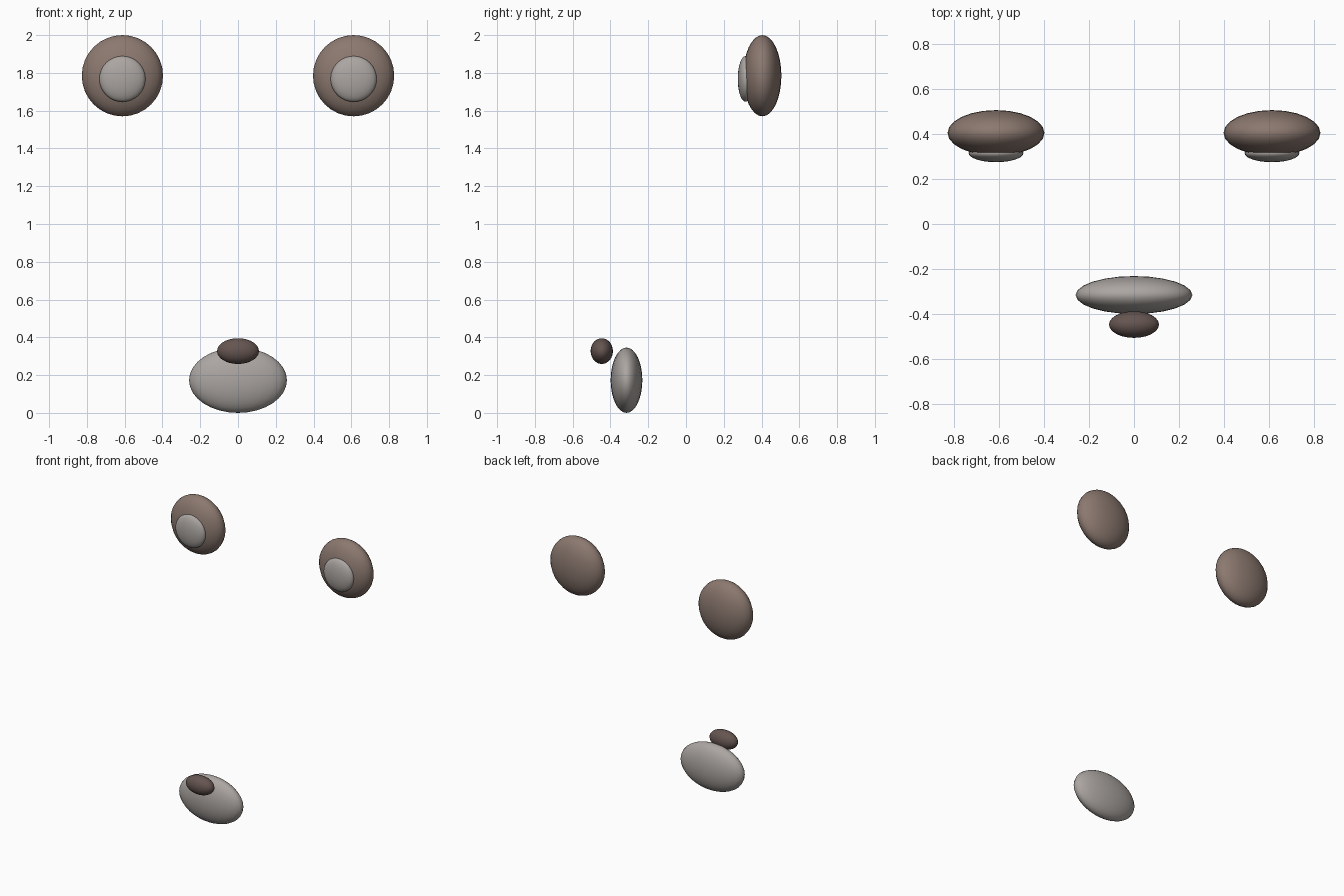
import bpy

if "Cube" in bpy.data.objects:
    bpy.data.objects.remove(bpy.data.objects["Cube"])


def material(name, rgb):
    mat = bpy.data.materials.new(name)
    mat.diffuse_color = (*rgb, 1.0)
    mat.use_nodes = True
    mat.node_tree.nodes["Principled BSDF"].inputs["Base Color"].default_value = mat.diffuse_color
    return mat


BROWN = material("brown_fur", (0.26, 0.19, 0.16))
PALE = material("pale_fur", (0.41, 0.38, 0.36))
DARK = material("dark_nose", (0.13, 0.09, 0.08))


def ellipsoid(name, centre, radii, mat):
    bpy.ops.mesh.primitive_uv_sphere_add(segments=24, ring_count=16, radius=1, location=centre)
    obj = bpy.context.object
    obj.name = name
    obj.scale = radii
    bpy.ops.object.transform_apply(location=False, rotation=False, scale=True)
    bpy.ops.object.shade_smooth()
    obj.data.materials.append(mat)
    return obj


# Ears: flattened discs with a paler inner pad on the front
for side, label in ((-1, "left"), (1, "right")):
    ellipsoid(f"ear_{label}", (side * 0.612, 0.404, 1.785), (0.215, 0.101, 0.215), BROWN)
    ellipsoid(f"inner_ear_{label}", (side * 0.612, 0.315, 1.768), (0.122, 0.041, 0.121), PALE)

# Muzzle and nose
ellipsoid("muzzle", (0, -0.315, 0.173), (0.259, 0.084, 0.173), PALE)
ellipsoid("nose", (0, -0.446, 0.327), (0.111, 0.059, 0.068), DARK)
